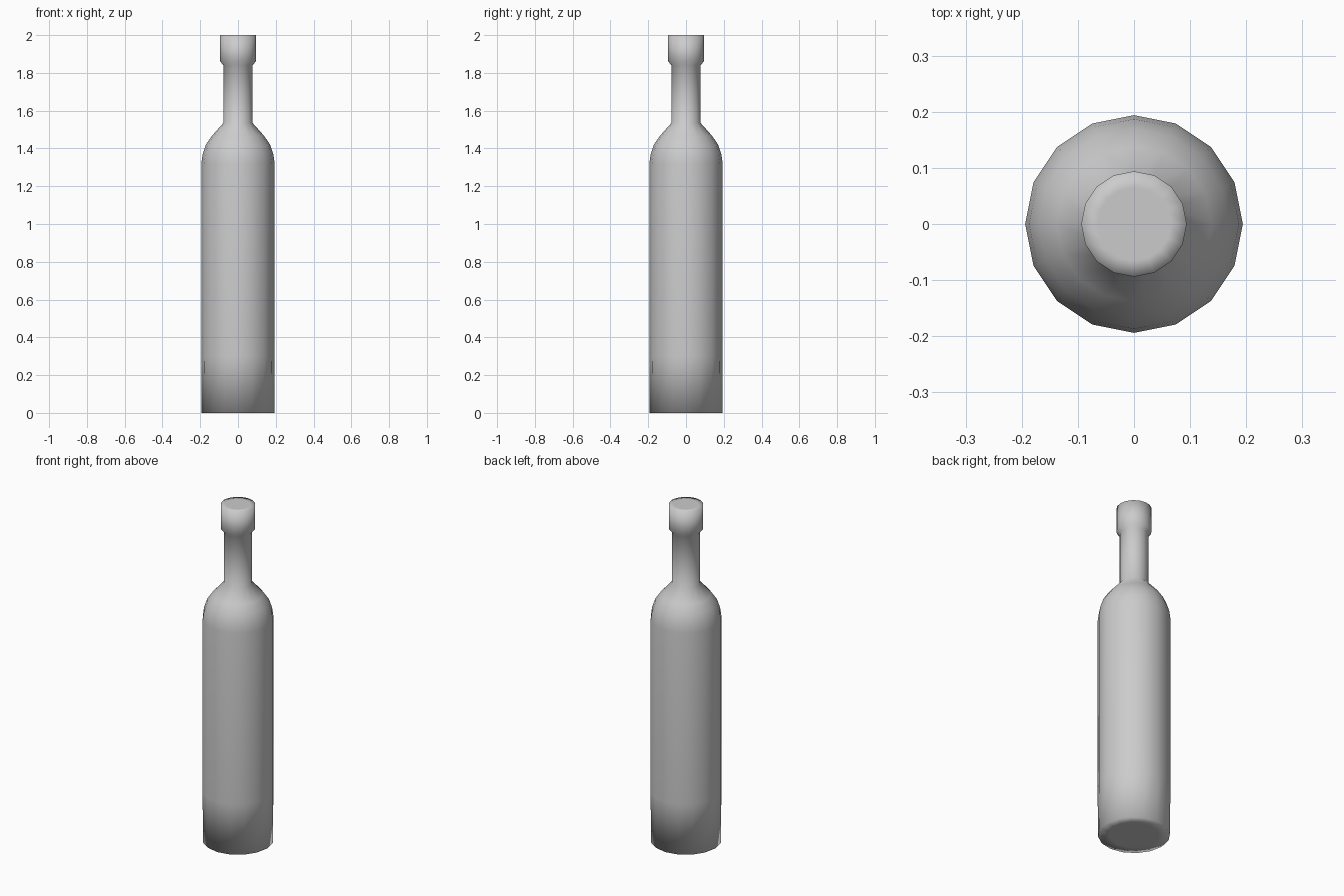
import bpy, bmesh
from math import cos, sin, tau

if "Cube" in bpy.data.objects:
    bpy.data.objects.remove(bpy.data.objects["Cube"])

SIDES = 16
# (radius, height) profile from base to mouth
PROFILE = [
    (0.13, 0.0), (0.192, 0.0), (0.194, 0.3), (0.194, 1.32),       # base and body
    (0.187, 1.37), (0.170, 1.42), (0.138, 1.467), (0.077, 1.535),  # shoulder
    (0.077, 1.84), (0.094, 1.86), (0.094, 2.0), (0.065, 2.0),      # neck and lip
]

# Lathe the profile into a closed bottle
bm = bmesh.new()
rings = [[bm.verts.new((r * cos(tau * i / SIDES), r * sin(tau * i / SIDES), z))
          for i in range(SIDES)] for r, z in PROFILE]
for low, high in zip(rings, rings[1:]):
    for i in range(SIDES):
        j = (i + 1) % SIDES
        bm.faces.new((low[i], low[j], high[j], high[i]))
bm.faces.new(rings[0][::-1])
bm.faces.new(rings[-1])
for f in bm.faces:
    f.smooth = True

mesh = bpy.data.meshes.new("bottle")
bm.to_mesh(mesh)
bm.free()
bottle = bpy.data.objects.new("bottle", mesh)
bpy.context.collection.objects.link(bottle)
